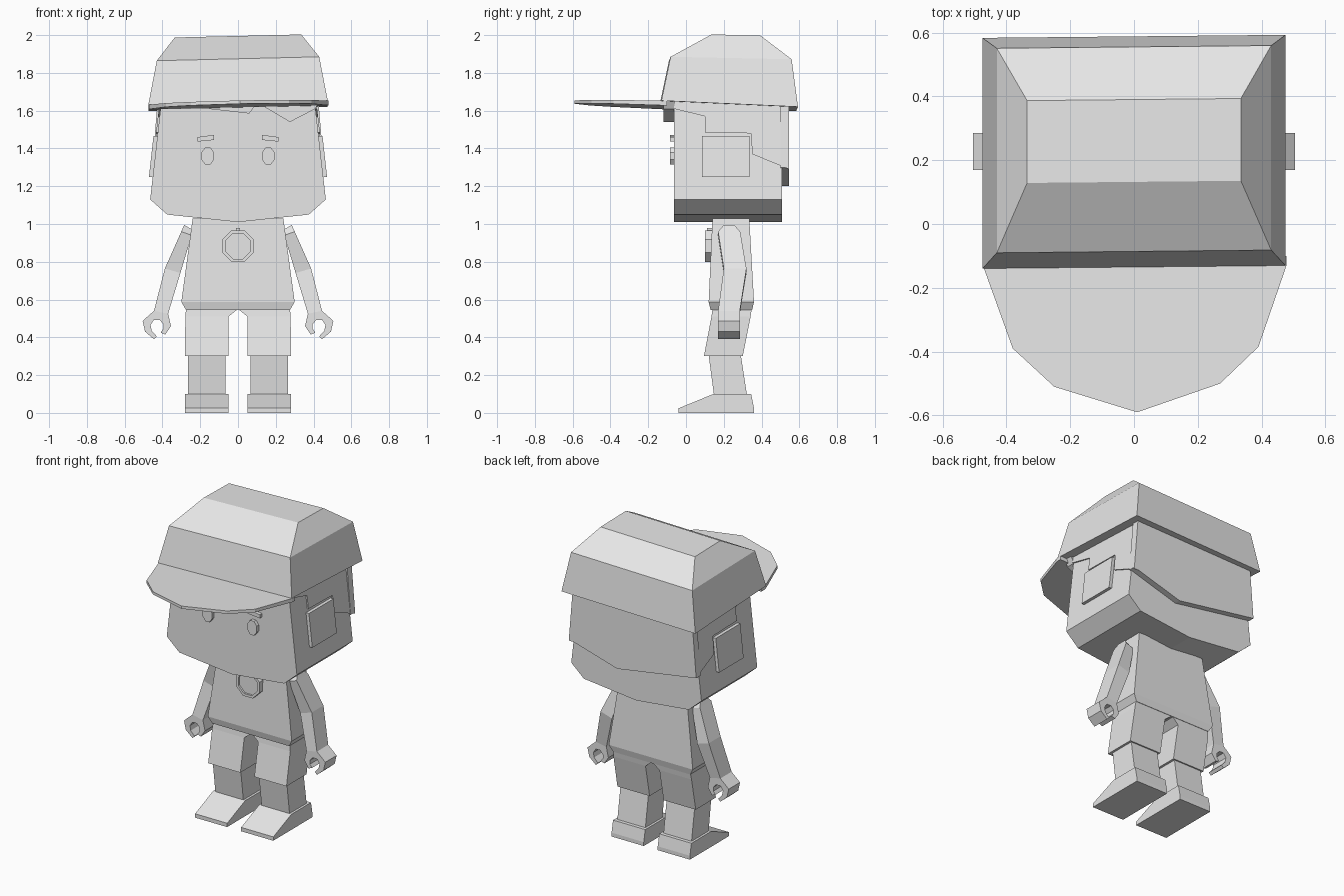
import bpy, bmesh, math

cube = bpy.data.objects.get("Cube")
if cube:
    bpy.data.objects.remove(cube, do_unlink=True)

grey = bpy.data.materials.new("light_grey")
grey.use_nodes = True
grey.diffuse_color = (0.8, 0.8, 0.8, 1)
grey.node_tree.nodes["Principled BSDF"].inputs["Base Color"].default_value = (0.8, 0.8, 0.8, 1)


def loft(name, rings):
    """Closed solid through a stack of rings with equal point counts."""
    bm = bmesh.new()
    loops = [[bm.verts.new(p) for p in ring] for ring in rings]
    n = len(loops[0])
    for a, b in zip(loops, loops[1:]):
        for i in range(n):
            j = (i + 1) % n
            bm.faces.new((a[i], a[j], b[j], b[i]))
    bm.faces.new(loops[0])
    bm.faces.new(loops[-1])
    bmesh.ops.recalc_face_normals(bm, faces=bm.faces)
    me = bpy.data.meshes.new(name)
    bm.to_mesh(me)
    bm.free()
    me.materials.append(grey)
    ob = bpy.data.objects.new(name, me)
    bpy.context.scene.collection.objects.link(ob)
    return ob


def prism_y(name, poly, y0, y1):
    """Extrude an (x, z) outline along y."""
    return loft(name, [[(x, y, z) for x, z in poly] for y in (y0, y1)])


def box_ring(x0, x1, y0, y1, z):
    return [(x0, y0, z), (x1, y0, z), (x1, y1, z), (x0, y1, z)]


def head_x(z):
    """Half width of the tapering head at height z."""
    return 0.465 - (z - 1.13) * 0.112


def side_plate(name, s, poly, inner, outer):
    """Extrude a (y, z) outline outward along the sloping head side."""
    return loft(name, [[(s * (head_x(z) + o), y, z) for y, z in poly]
                       for o in (inner, outer)])


def ellipse(cx, cz, rx, rz, n=8):
    return [(cx + rx * math.cos((i + 0.5) * 2 * math.pi / n) / math.cos(math.pi / n),
             cz + rz * math.sin((i + 0.5) * 2 * math.pi / n) / math.cos(math.pi / n))
            for i in range(n)]


# Head
prism_y("head", [(-0.465, 1.13), (-0.375, 1.05), (0, 1.01), (0.375, 1.05),
                 (0.465, 1.13), (0.40, 1.70), (-0.40, 1.70)], -0.063, 0.507)

# Hair: fringe, back panel and stepped sides
prism_y("hair_fringe", [(-0.43, 1.65), (-0.43, 1.63), (-0.25, 1.62), (0.06, 1.585),
                        (0.085, 1.62), (0.14, 1.62), (0.275, 1.54), (0.41, 1.61),
                        (0.43, 1.65)], -0.118, -0.06)
prism_y("hair_back", [(-0.455, 1.29), (0.11, 1.20), (0.455, 1.30),
                      (0.425, 1.66), (-0.425, 1.66)], 0.50, 0.546)
hair_side = [(-0.063, 1.61), (0.10, 1.57), (0.10, 1.485), (0.345, 1.48),
             (0.35, 1.37), (0.546, 1.29), (0.546, 1.66), (-0.063, 1.66)]

# Cap crown, slightly tilted
cap = [box_ring(-0.475, 0.475, -0.135, 0.588, 1.63),
       box_ring(-0.43, 0.43, -0.086, 0.555, 1.865),
       box_ring(-0.335, 0.335, 0.132, 0.39, 1.99)]
tilted = []
for k, ring in enumerate(cap):
    drop = (-0.045, -0.02, -0.02)[k]
    tilted.append([(x, y + 0.01 * x,
                    z + 0.024 * x + 0.01 + drop * (y + 0.1)) for x, y, z in ring])
loft("cap_crown", tilted)

# Cap visor
visor = [(-0.47, -0.10), (-0.47, -0.14), (-0.38, -0.39), (-0.25, -0.51), (0.01, -0.59),
         (0.27, -0.50), (0.39, -0.385), (0.478, -0.13), (0.478, -0.10)]
loft("cap_visor", [[(x, y, 1.618 - 0.04 * (y + 0.13) + 0.022 * x) for x, y in visor],
                   [(x, y, 1.642 - 0.026 * (y + 0.13) + 0.022 * x) for x, y in visor]])

# Torso and pendant
loft("torso", [box_ring(-0.275, 0.275, 0.13, 0.35, 0.545),
               box_ring(-0.30, 0.30, 0.12, 0.36, 0.587),
               box_ring(-0.24, 0.24, 0.14, 0.335, 1.03)])
rings = []
for r, y in ((0.083, 0.15), (0.083, 0.10), (0.067, 0.10), (0.067, 0.112)):
    rings.append([(x, y, z) for x, z in ellipse(0, 0.883, r, r)])
loft("pendant", rings)
loft("pendant_loop", [box_ring(-0.011, 0.011, 0.112, 0.15, z) for z in (0.955, 0.98)])

# Shorts: two legs joined at the crotch
for s, side in ((1, "left"), (-1, "right")):
    def mir(ring):
        return [(s * x, y, z) for x, y, z in ring]

    side_plate("hair_side_" + side, s, hair_side, -0.05, 0.008)
    side_plate("ear_plate_" + side, s,
               [(0.085, 1.25), (0.335, 1.25), (0.335, 1.465), (0.085, 1.465)], -0.03, 0.02)

    # Eyes and brows
    prism_y("eye_" + side, ellipse(s * 0.16, 1.36, 0.033, 0.046), -0.085, -0.05)
    prism_y("brow_" + side, [(s * 0.128, 1.445), (s * 0.215, 1.436), (s * 0.215, 1.46),
                             (s * 0.128, 1.472)], -0.085, -0.05)

    loft("shorts_" + side, [mir(r) for r in (
        box_ring(0.05, 0.28, 0.095, 0.30, 0.30),
        box_ring(0.05, 0.279, 0.135, 0.342, 0.51),
        box_ring(0.0, 0.275, 0.14, 0.348, 0.55))])
    loft("leg_" + side, [mir(r) for r in (
        box_ring(0.065, 0.265, 0.15, 0.325, 0.08),
        box_ring(0.065, 0.265, 0.118, 0.288, 0.32))])

    # Shoe and its thin sole
    for name, prof in (("shoe_", [(-0.038, 0.025), (0.145, 0.10), (0.345, 0.10), (0.36, 0.025)]),
                       ("sole_", [(-0.04, 0), (-0.04, 0.025), (0.36, 0.025), (0.36, 0)])):
        loft(name + side, [[(s * x, y, z) for y, z in prof] for x in (0.05, 0.28)])

    # Arm, bent at the elbow: (inner x, outer x, front y, back y, inner z, outer z)
    arm = [(0.37, 0.445, 0.17, 0.285, 0.525, 0.54),
           (0.305, 0.387, 0.20, 0.32, 0.74, 0.765),
           (0.245, 0.30, 0.17, 0.287, 0.94, 0.96),
           (0.25, 0.285, 0.20, 0.255, 0.975, 0.995)]
    loft("arm_" + side, [[(s * a, y0, za), (s * b, y0, zb), (s * b, y1, zb), (s * a, y1, za)]
                         for a, b, y0, y1, za, zb in arm])

    # Open gripping hand
    hand = [(0.445, 0.54), (0.505, 0.487), (0.492, 0.43), (0.445, 0.39), (0.43, 0.405),
            (0.457, 0.435), (0.463, 0.465), (0.445, 0.492), (0.415, 0.492), (0.395, 0.47),
            (0.395, 0.445), (0.41, 0.425), (0.385, 0.415), (0.355, 0.46), (0.37, 0.525)]
    prism_y("hand_" + side, [(s * x, z) for x, z in hand], 0.17, 0.285)
